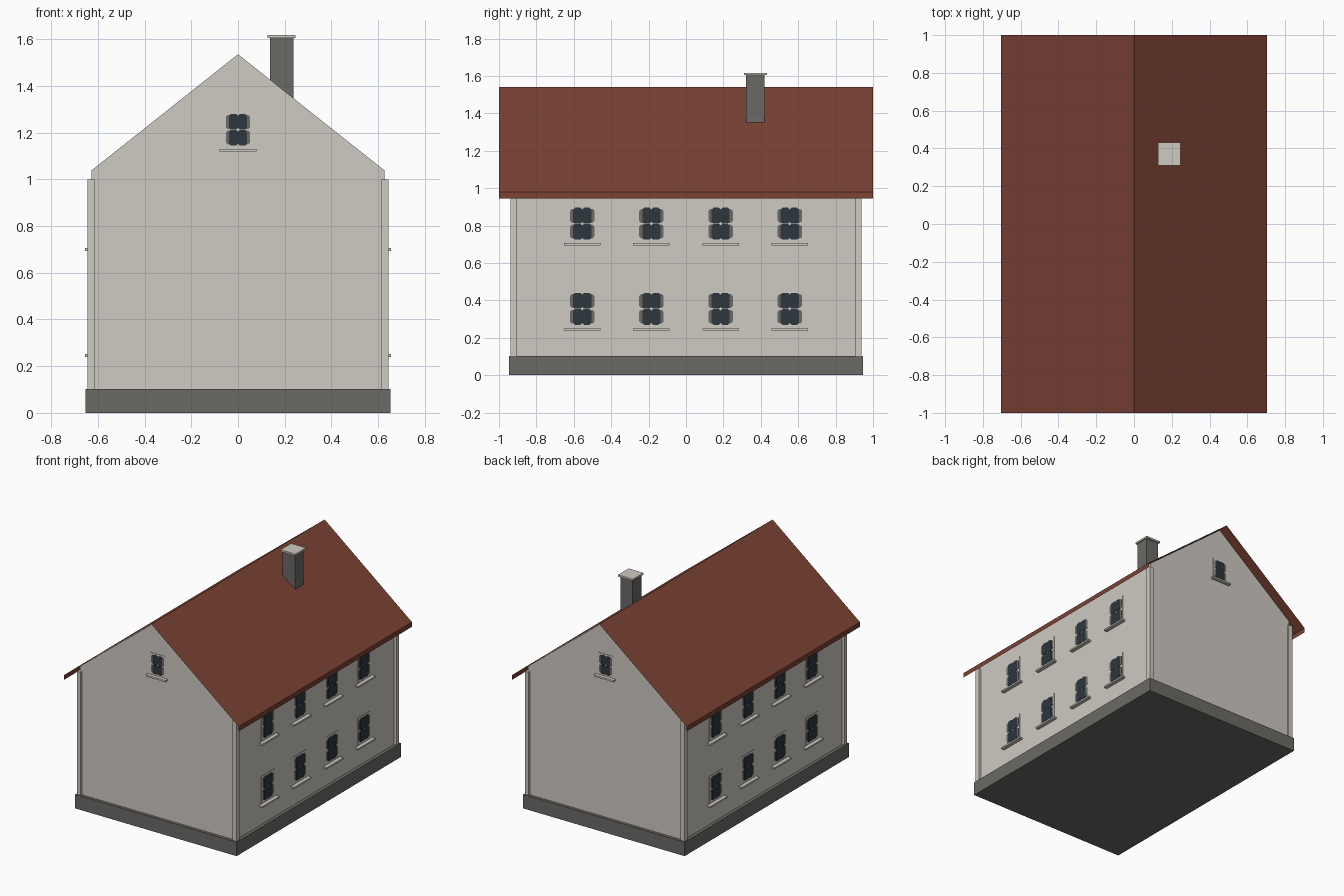
import bpy, bmesh, math
from mathutils import Matrix, Vector

if "Cube" in bpy.data.objects:
    bpy.data.objects.remove(bpy.data.objects["Cube"])


def material(name, rgb):
    m = bpy.data.materials.new(name)
    m.diffuse_color = (*rgb, 1)
    m.use_nodes = True
    m.node_tree.nodes["Principled BSDF"].inputs["Base Color"].default_value = m.diffuse_color
    return m


PLASTER = material("plaster", (0.62, 0.59, 0.54))
STONE = material("grey stone", (0.15, 0.142, 0.132))
TILE = material("roof tile", (0.2, 0.054, 0.034))
GLASS = material("dark glass", (0.026, 0.037, 0.048))


def finish(bm, name, mat, normals=True):
    if normals:
        bmesh.ops.recalc_face_normals(bm, faces=bm.faces)
    me = bpy.data.meshes.new(name)
    bm.to_mesh(me)
    bm.free()
    me.materials.append(mat)
    ob = bpy.data.objects.new(name, me)
    bpy.context.collection.objects.link(ob)
    return ob


def add_box(bm, lo, hi, matrix=Matrix()):
    lo, hi = Vector(lo), Vector(hi)
    size = hi - lo
    m = matrix @ Matrix.Translation((lo + hi) / 2) @ Matrix.Diagonal((*size, 1))
    bmesh.ops.create_cube(bm, size=1, matrix=m)


def add_prism(bm, profile, y0, y1, matrix=Matrix()):
    """Extrude an x-z outline from y0 to y1."""
    f = bm.faces.new([bm.verts.new(matrix @ Vector((x, y0, z))) for x, z in profile])
    ext = bmesh.ops.extrude_face_region(bm, geom=[f], use_keep_orig=True)
    move = matrix.to_3x3() @ Vector((0, y1 - y0, 0))
    for v in ext["geom"]:
        if isinstance(v, bmesh.types.BMVert):
            v.co += move


def box(name, lo, hi, mat):
    bm = bmesh.new()
    add_box(bm, lo, hi)
    return finish(bm, name, mat)


# plinth
box("plinth", (-0.652, -0.947, 0), (0.652, 0.947, 0.102), STONE)

# gabled wall body, just under the roof sheet
bm = bmesh.new()
add_prism(bm, [(-0.628, 0.08), (0.628, 0.08), (0.628, 1.037), (0, 1.535), (-0.628, 1.037)],
          -0.925, 0.925)
finish(bm, "walls", PLASTER)

# corner pilasters
bm = bmesh.new()
for sx in (-1, 1):
    for sy in (-1, 1):
        cx, cy = sx * 0.629, sy * 0.922
        add_box(bm, (cx - 0.016, cy - 0.017, 0.1), (cx + 0.016, cy + 0.017, 1.0))
finish(bm, "corner_pilasters", PLASTER)

# roof: thin sheet with a turned-down eave on each side
bm = bmesh.new()
profile = [(-0.705, 0.945), (-0.705, 0.98), (0, 1.54), (0.705, 0.98), (0.705, 0.945)]
front = [bm.verts.new((x, -1, z)) for x, z in profile]
back = [bm.verts.new((x, 1, z)) for x, z in profile]
for i in range(len(profile) - 1):
    bm.faces.new((front[i], front[i + 1], back[i + 1], back[i]))
for f in bm.faces:
    f.normal_update()
    if f.normal.dot(f.calc_center_median() - Vector((0, 0, 0.9))) < 0:
        f.normal_flip()
finish(bm, "roof", TILE, False)

# chimney
box("chimney", (0.137, 0.32, 1.25), (0.237, 0.42, 1.606), STONE)
box("chimney_cap", (0.127, 0.31, 1.604), (0.247, 0.432, 1.617), PLASTER)

# windows: surround plate, grey frame lobes, dark panes, sill
surround, frame, panes, sills = (bmesh.new() for _ in range(4))


def octagon(cx, cz, hx, hz, c):
    return [(cx - hx + c, cz - hz), (cx + hx - c, cz - hz), (cx + hx, cz - hz + c),
            (cx + hx, cz + hz - c), (cx + hx - c, cz + hz), (cx - hx + c, cz + hz),
            (cx - hx, cz + hz - c), (cx - hx, cz - hz + c)]


def window(matrix, s, sill_half, sill_out):
    """Window facing -y with its centre on the wall at the matrix origin."""
    add_box(surround, (-0.074 * s, -0.003, -0.1 * s), (0.074 * s, 0.01, 0.1 * s), matrix)
    for sx in (-1, 1):
        for sz in (-1, 1):
            add_prism(frame, octagon(sx * 0.035 * s, sz * 0.042 * s, 0.03 * s, 0.037 * s, 0.01 * s),
                      -0.005, 0, matrix)
            add_prism(panes, octagon(sx * 0.024 * s, sz * 0.043 * s, 0.0245 * s, 0.0425 * s, 0.01 * s),
                      -0.007, 0, matrix)
    zs = -0.11 * s
    add_box(sills, (-sill_half, -sill_out, zs - 0.006), (sill_half, 0.01, zs + 0.006), matrix)


for deg in (90, -90):                       # long sides
    rot = Matrix.Rotation(math.radians(deg), 4, 'Z')
    for z in (0.355, 0.81):
        for u in (-0.555, -0.185, 0.185, 0.555):
            window(rot @ Matrix.Translation((u, -0.628, z)), 1, 0.098, 0.027)
for deg in (0, 180):                        # gables
    rot = Matrix.Rotation(math.radians(deg), 4, 'Z')
    window(rot @ Matrix.Translation((0, -0.925, 1.212)), 0.8, 0.08, 0.025)

finish(surround, "window_surrounds", PLASTER)
finish(frame, "window_frames", STONE)
finish(panes, "window_panes", GLASS)
finish(sills, "window_sills", PLASTER)
